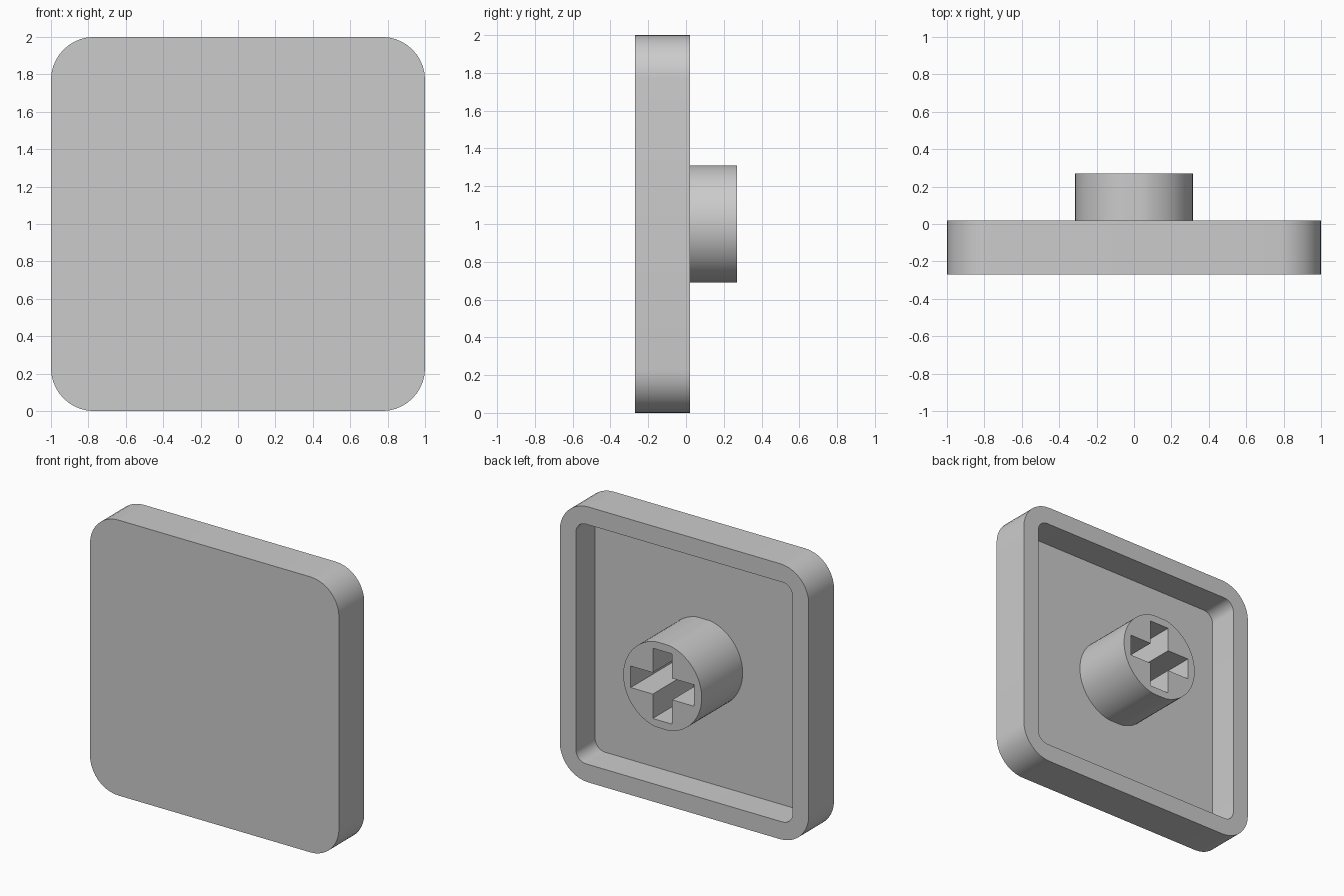
import bpy
import bmesh
from math import sin, cos, pi, radians

cube = bpy.data.objects.get("Cube")
if cube:
    bpy.data.objects.remove(cube, do_unlink=True)

MID_Z = 1.0
FRONT, FLOOR, RIM, STEM_END = -0.27, -0.20, 0.02, 0.27

grey = bpy.data.materials.new("plain grey")
grey.use_nodes = True
colour = (0.6, 0.6, 0.6, 1)
grey.diffuse_color = colour
grey.node_tree.nodes["Principled BSDF"].inputs["Base Color"].default_value = colour


def rounded_square(half, radius, steps=10):
    """Outline of a square with rounded corners, in x and z."""
    points = []
    for corner in range(4):
        mid = pi / 4 + corner * pi / 2
        cx = (half - radius) * (1 if cos(mid) > 0 else -1)
        cz = (half - radius) * (1 if sin(mid) > 0 else -1)
        for i in range(steps + 1):
            a = corner * pi / 2 + i / steps * pi / 2
            points.append((cx + radius * cos(a), cz + radius * sin(a)))
    return points


def loft(name, sections):
    """Skin a chain of equal-length outlines placed along y and cap both ends."""
    bm = bmesh.new()
    rings = [[bm.verts.new((x, y, MID_Z + z)) for x, z in outline]
             for y, outline in sections]
    for a, b in zip(rings, rings[1:]):
        for i in range(len(a)):
            j = (i + 1) % len(a)
            bm.faces.new((a[i], a[j], b[j], b[i]))
    bm.faces.new(rings[0])
    bm.faces.new(rings[-1])
    bmesh.ops.recalc_face_normals(bm, faces=bm.faces)
    mesh = bpy.data.meshes.new(name)
    bm.to_mesh(mesh)
    bm.free()
    mesh.materials.append(grey)
    obj = bpy.data.objects.new(name, mesh)
    bpy.context.collection.objects.link(obj)
    return obj


def smooth(obj):
    bpy.ops.object.select_all(action="DESELECT")
    obj.select_set(True)
    bpy.context.view_layer.objects.active = obj
    bpy.ops.object.shade_smooth_by_angle(angle=radians(30))


# Shallow tray: flat front, rounded sides, recessed back
outer = rounded_square(1.0, 0.23)
inner = rounded_square(0.87, 0.08)
cap = loft("cap_shell", [(FRONT, outer), (RIM, outer), (RIM, inner), (FLOOR, inner)])

# Round stem with slight flats at top and bottom
angles = [2 * pi * i / 64 for i in range(64)]
circle = [(0.315 * cos(a), max(-0.31, min(0.31, 0.315 * sin(a)))) for a in angles]
stem = loft("stem", [(FLOOR - 0.01, circle), (STEM_END, circle)])

# Cross-shaped socket running through the stem
arm, w = 0.255, 0.078
quarter = [(arm, -w), (arm, w), (w, w)]
cross = []
for turn in range(4):
    for x, z in quarter:
        for _ in range(turn):
            x, z = -z, x
        cross.append((x, z))
cutter = loft("socket_cutter", [(FLOOR - 0.05, cross), (STEM_END + 0.1, cross)])

socket = stem.modifiers.new("socket", "BOOLEAN")
socket.operation = "DIFFERENCE"
socket.solver = "EXACT"
socket.object = cutter
bpy.context.view_layer.objects.active = stem
bpy.ops.object.modifier_apply(modifier=socket.name)
bpy.data.objects.remove(cutter, do_unlink=True)

for part in (cap, stem):
    smooth(part)
